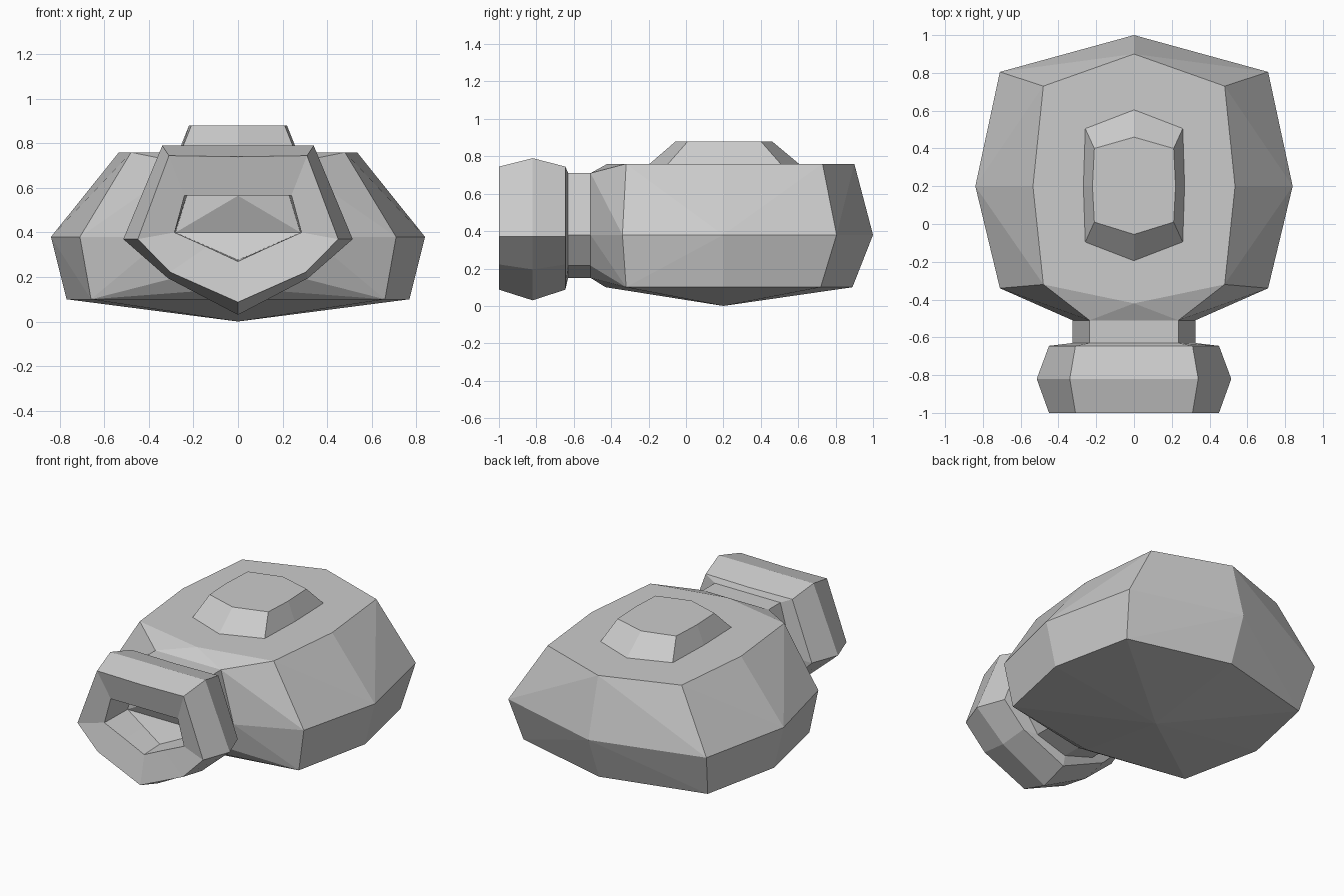
import bpy, bmesh

if "Cube" in bpy.data.objects:
    bpy.data.objects.remove(bpy.data.objects["Cube"])


def half_ring(half):
    """Mirror a half outline (first and last points at x=0) into a closed ring."""
    return half + [(-x, y, z) for x, y, z in reversed(half[1:-1])]


def finish(name, bm):
    bmesh.ops.recalc_face_normals(bm, faces=bm.faces)
    mesh = bpy.data.meshes.new(name)
    bm.to_mesh(mesh)
    bm.free()
    obj = bpy.data.objects.new(name, mesh)
    bpy.context.collection.objects.link(obj)
    return obj


def loft(bm, rings):
    loops = [[bm.verts.new(p) for p in r] for r in rings]
    for a, b in zip(loops, loops[1:]):
        n = len(a)
        for i in range(n):
            j = (i + 1) % n
            bm.faces.new((a[i], a[j], b[j], b[i]))
    return loops


def plan(z, pts):
    return half_ring([(x, y, z) for x, y in pts])


def section(y, pts):
    return half_ring([(x, y, z) for x, z in pts])


neck = [(0, .71), (.235, .71), (.325, .38), (.21, .215), (0, .15)]

# Body: convex faceted shell drawn forward to the neck
bm = bmesh.new()
points = plan(.76, [(0, .9), (.48, .73), (.535, .2), (.48, -.32), (0, -.42)])
mid = [(.71, .805), (.84, .2), (.71, -.34)]
points += [(0, 1, .38)] + [(s * x, y, .38) for x, y in mid for s in (1, -1)]
points += plan(.10, [(0, .89), (.66, .72), (.77, .2), (.66, -.32), (0, -.43)])
points += section(-.51, neck) + [(0, .2, 0)]
for p in points:
    bm.verts.new(p)
bmesh.ops.convex_hull(bm, input=bm.verts)
bmesh.ops.dissolve_limit(bm, angle_limit=.01, verts=bm.verts, edges=bm.edges)
finish("body", bm)

# Raised block on the top
bm = bmesh.new()
loops = loft(bm, [
    plan(.755, [(0, .61), (.26, .51), (.27, .2), (.26, -.1), (0, -.2)]),
    plan(.88, [(0, .46), (.21, .4), (.22, .2), (.21, .01), (0, -.055)])])
for l in loops:
    bm.faces.new(l)
finish("top_block", bm)

# Neck, flared collar and recessed front opening in one loft
rim = [(0, .74), (.31, .745), (.45, .37), (.305, .222), (0, .087)]
belt = [(0, .79), (.34, .79), (.515, .37), (.315, .195), (0, .03)]
mouth = [(0, .567), (.24, .567), (.285, .4), (.14, .335), (0, .27)]
recess = [(0, -.8, .565), (.23, -.74, .565), (.28, -.73, .4),
          (.14, -.765, .338), (0, -.8, .276)]
bm = bmesh.new()
loops = loft(bm, [section(-.49, neck), section(-.63, neck),
                  section(-.645, rim), section(-.82, belt),
                  section(-1, rim), section(-.96, mouth),
                  half_ring(recess)])
bm.faces.new(loops[0])
for idx in ((0, 1, 2), (0, 2, 6), (0, 6, 7), (2, 3, 4, 5, 6)):
    bm.faces.new([loops[-1][i] for i in idx])
finish("front_collar", bm)
